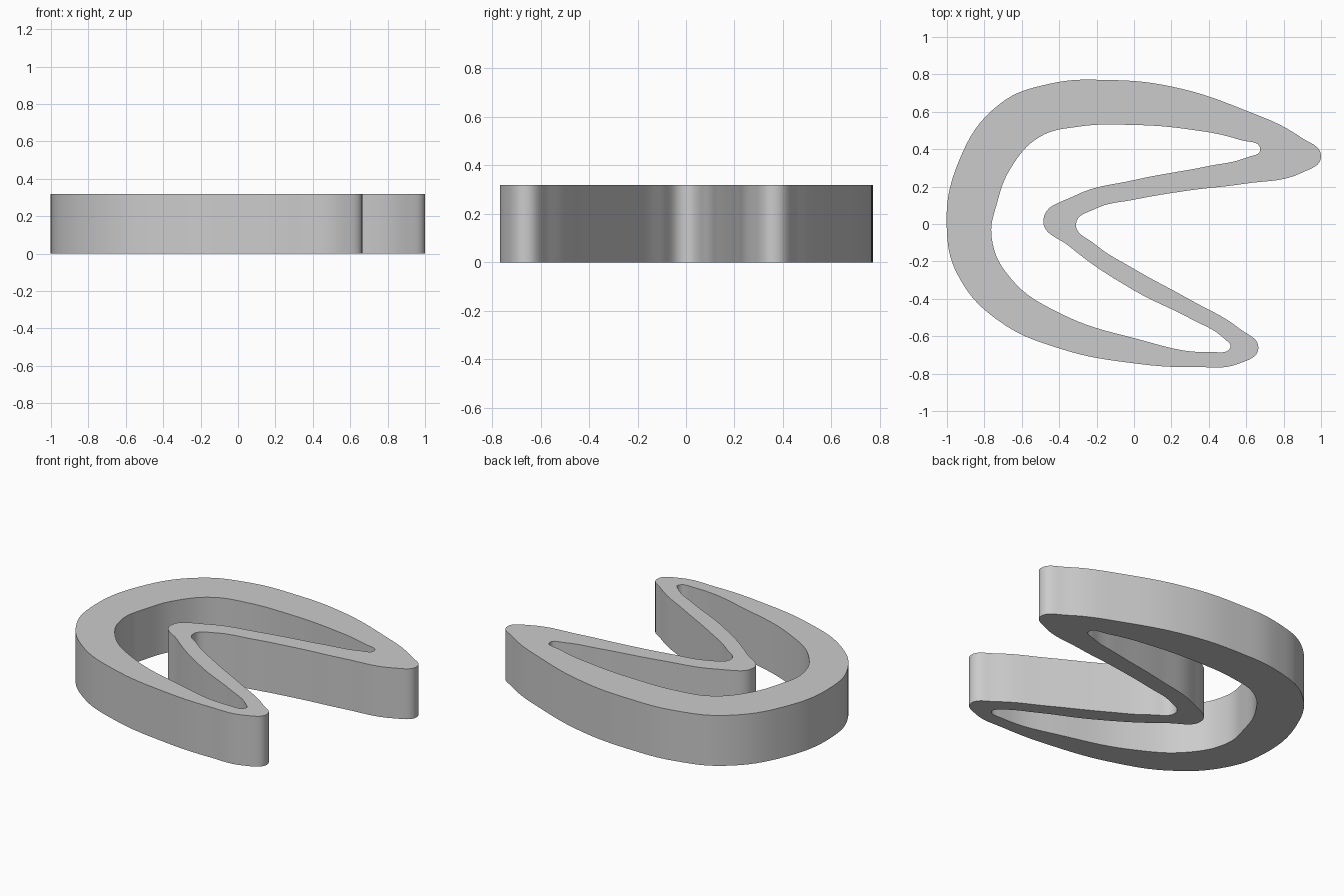
import bpy
import bmesh

if "Cube" in bpy.data.objects:
    bpy.data.objects.remove(bpy.data.objects["Cube"], do_unlink=True)

HEIGHT = 0.32

# Outer wall outline, clockwise from the left side
outer = [(-1, -.05), (-.935, .34), (-.72, .64), (-.45, .75), (-.14, .77),
         (.2, .735), (.59, .61), (.89, .465), (1, .36), (.9, .275),
         (.59, .215), (.3, .18), (0, .13), (-.21, .08), (-.31, 0),
         (-.21, -.107), (0, -.24), (.3, -.405), (.565, -.56), (.665, -.665),
         (.565, -.745), (.33, -.765), (0, -.745), (-.4, -.665), (-.72, -.52),
         (-.93, -.295)]

# Outline of the opening, which leaves a thin wall around the notch
opening = [(-.76, -.08), (-.73, .12), (-.655, .305), (-.505, .465), (-.3, .52),
           (-.02, .53), (.3, .505), (.565, .45), (.675, .4), (.6, .355),
           (.4, .31), (0, .235), (-.32, .15), (-.485, .02), (-.345, -.12),
           (0, -.355), (.3, -.505), (.485, -.615), (.515, -.66),
           (.415, -.685), (0, -.61), (-.4, -.475), (-.655, -.295)]


def add_outline(curve, points):
    """Add a smooth closed spline through the points."""
    spline = curve.splines.new("BEZIER")
    spline.bezier_points.add(len(points) - 1)
    spline.use_cyclic_u = True
    for knot, (x, y) in zip(spline.bezier_points, points):
        knot.co = (x, y, 0)
        knot.handle_left_type = knot.handle_right_type = "AUTO"


# Extruded profile with an opening
curve = bpy.data.curves.new("ring_profile", "CURVE")
curve.dimensions = "2D"
curve.fill_mode = "BOTH"
curve.resolution_u = 8
curve.extrude = HEIGHT / 2
add_outline(curve, outer)
add_outline(curve, opening)

ring = bpy.data.objects.new("notched_ring", curve)
bpy.context.collection.objects.link(ring)
for other in bpy.context.selected_objects:
    other.select_set(False)
ring.select_set(True)
bpy.context.view_layer.objects.active = ring
bpy.ops.object.convert(target="MESH")
ring = bpy.context.view_layer.objects.active

# Weld the caps to the walls and stand the ring on the ground
bm = bmesh.new()
bm.from_mesh(ring.data)
bmesh.ops.remove_doubles(bm, verts=bm.verts, dist=0.0001)
bmesh.ops.recalc_face_normals(bm, faces=bm.faces)
bmesh.ops.translate(bm, verts=bm.verts, vec=(0, 0, HEIGHT / 2))
bm.to_mesh(ring.data)
bm.free()
bpy.ops.object.shade_smooth_by_angle()

# Plain grey material
grey = bpy.data.materials.new("plain_grey")
colour = (0.6, 0.6, 0.6, 1)
grey.use_nodes = True
grey.diffuse_color = colour
grey.node_tree.nodes["Principled BSDF"].inputs["Base Color"].default_value = colour
ring.data.materials.clear()
ring.data.materials.append(grey)
